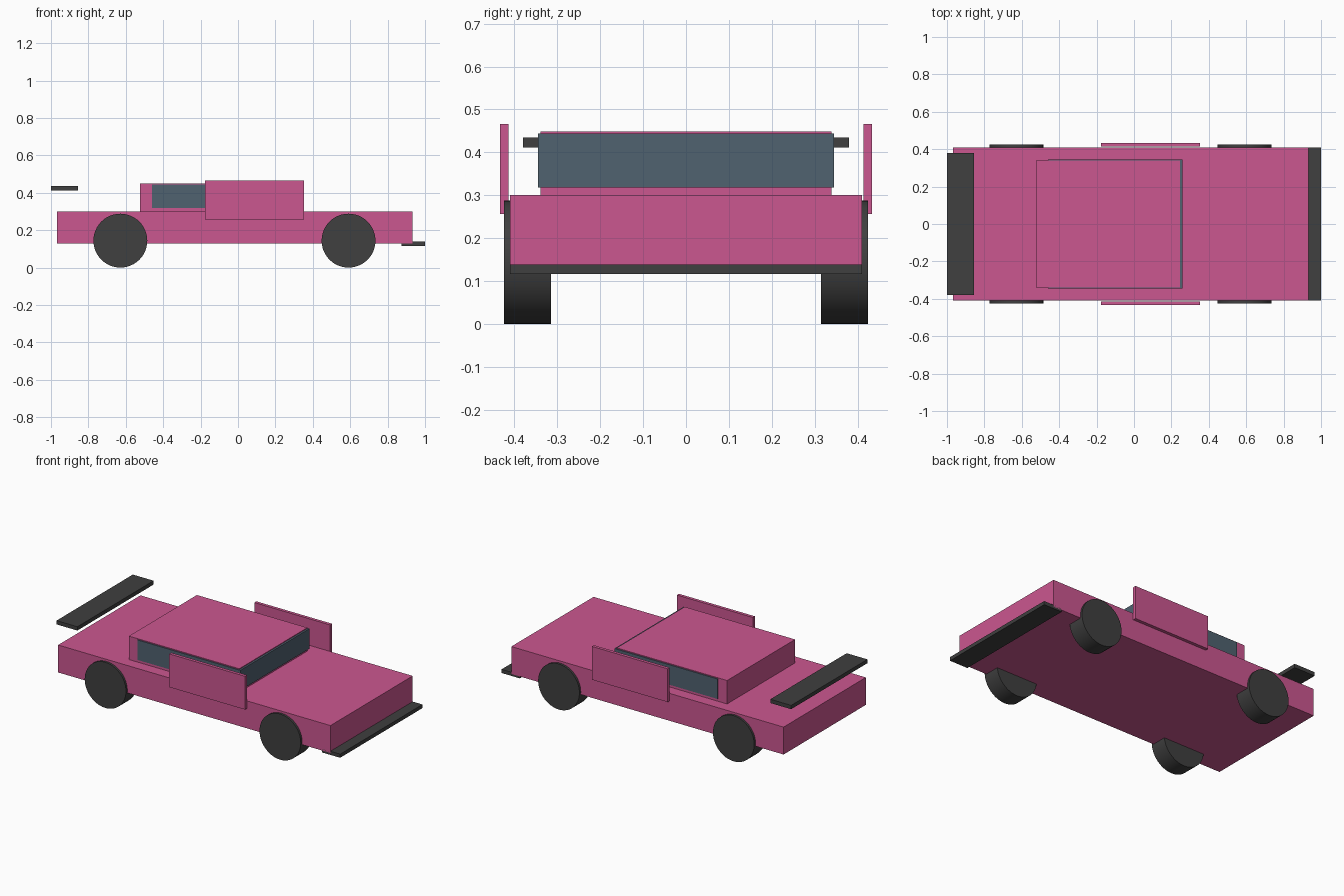
import bpy
import math

if "Cube" in bpy.data.objects:
    bpy.data.objects.remove(bpy.data.objects["Cube"])


def material(name, rgb):
    m = bpy.data.materials.new(name)
    m.diffuse_color = (*rgb, 1)
    m.use_nodes = True
    m.node_tree.nodes["Principled BSDF"].inputs["Base Color"].default_value = m.diffuse_color
    return m


pink = material("pink paint", (0.60, 0.095, 0.28))
glass = material("blue grey glass", (0.08, 0.122, 0.162))
dark = material("dark grey", (0.05, 0.05, 0.05))


def box(name, x, y, z, mat):
    """Box spanning the given (low, high) ranges."""
    spans = (x, y, z)
    bpy.ops.mesh.primitive_cube_add(size=1, location=[(a + b) / 2 for a, b in spans])
    ob = bpy.context.object
    ob.name = name
    ob.scale = [b - a for a, b in spans]
    bpy.ops.object.transform_apply(location=False, rotation=False, scale=True)
    ob.data.materials.append(mat)


# Body, cabin and the glass band that stands slightly proud of the cabin
box("body", (-0.968, 0.932), (-0.41, 0.41), (0.128, 0.301), pink)
box("cabin", (-0.524, 0.246), (-0.339, 0.339), (0.295, 0.449), pink)
box("windows", (-0.461, 0.258), (-0.345, 0.345), (0.318, 0.444), glass)

# Front splitter and rear wing
box("splitter", (0.873, 1.0), (-0.41, 0.41), (0.116, 0.139), dark)
box("rear_wing", (-1.0, -0.855), (-0.38, 0.38), (0.411, 0.435), dark)

# Door panels and wheels on both sides
for side, s in (("right", -1), ("left", 1)):
    box("door_" + side, (-0.176, 0.353), sorted((s * 0.414, s * 0.434)), (0.256, 0.466), pink)
    for end, x in (("rear", -0.629), ("front", 0.591)):
        bpy.ops.mesh.primitive_cylinder_add(
            vertices=48, radius=0.144, depth=0.109,
            location=(x, s * 0.3695, 0.144), rotation=(math.pi / 2, 0, 0))
        wheel = bpy.context.object
        wheel.name = f"wheel_{end}_{side}"
        wheel.data.materials.append(dark)
        bpy.ops.object.shade_smooth_by_angle(angle=math.radians(30))
